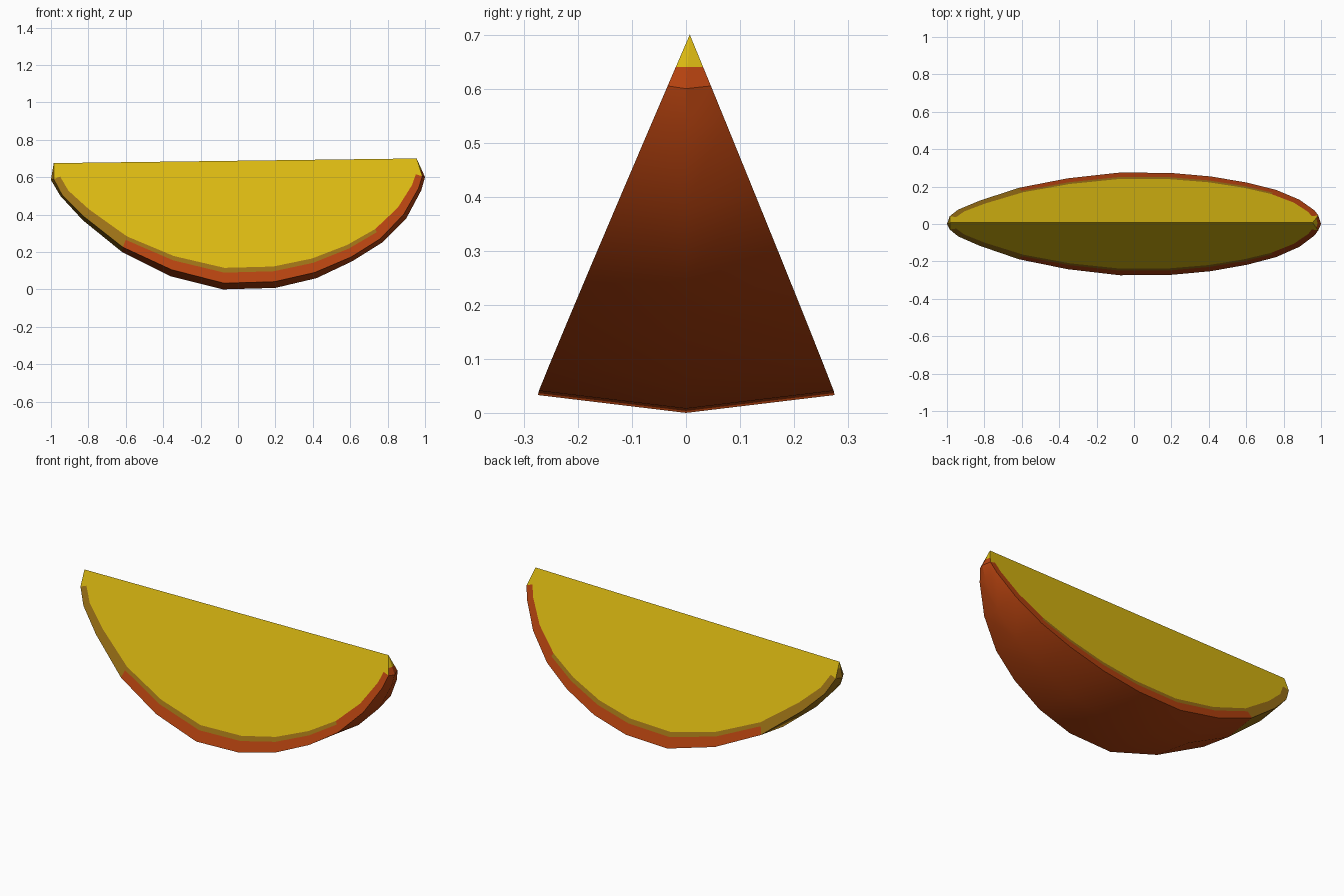
import bpy, bmesh, math
from mathutils import Vector

if "Cube" in bpy.data.objects:
    bpy.data.objects.remove(bpy.data.objects["Cube"])

# outer skin profiles (x, z): middle meridian and the rim of the cut faces
MID = [(-1, .585), (-.95, .50), (-.83, .37), (-.62, .20), (-.36, .07), (-.08, 0),
       (.20, .008), (.42, .06), (.61, .15), (.77, .25), (.90, .38), (.98, .53), (1, .60)]
RIM = [(-.985, .59), (-.94, .505), (-.825, .39), (-.615, .225), (-.355, .105), (-.075, .033),
       (.195, .041), (.41, .09), (.605, .173), (.76, .27), (.885, .40), (.965, .54), (.985, .605)]
RIDGE_Y = .007
YELLOW, GOLD, RED = 0, 1, 2


def material(name, rgb):
    m = bpy.data.materials.new(name)
    m.diffuse_color = (*rgb, 1)
    m.use_nodes = True
    m.node_tree.nodes["Principled BSDF"].inputs["Base Color"].default_value = m.diffuse_color
    return m


def ridge_z(x):
    return .675 + (x + .985) * .025 / 1.94


def cut_point(x, z, side):
    """Point lying on one of the two flat cut faces."""
    k = .43 if side < 0 else .41
    return Vector((x, RIDGE_Y + side * k * (ridge_z(x) - z), z))


bm = bmesh.new()


def face(verts, mat):
    f = bm.faces.new(verts)
    f.material_index = mat
    return f


def skin_colour(x):
    return GOLD if x < -.63 else RED


mid = [bm.verts.new((x, 0, z)) for x, z in MID]
tip_l = bm.verts.new((-.985, RIDGE_Y, .675))
tip_r = bm.verts.new((.955, RIDGE_Y, .70))
caps = []
n = len(MID)

for side in (-1, 1):
    # rim, then two inset lines for the painted rind bands
    rows = []
    for fx, fz in ((1, 1), (.977, .914), (.965, .875)):
        rows.append([bm.verts.new(cut_point(x * fx, .69 - (.69 - z) * fz, side)) for x, z in RIM])
    rim, band, inner = rows
    for i in range(n - 1):
        x = (MID[i][0] + MID[i + 1][0]) / 2
        face((mid[i], mid[i + 1], rim[i + 1], rim[i]), skin_colour(x))
        face((rim[i], rim[i + 1], band[i + 1], band[i]), skin_colour(x))
        face((band[i], band[i + 1], inner[i + 1], inner[i]), RED if x > .78 else GOLD)
    # flesh
    face([tip_l] + inner + [tip_r], YELLOW)
    face((tip_l, rim[0], band[0], inner[0]), YELLOW)
    face((tip_r, inner[-1], band[-1], rim[-1]), YELLOW)
    # small end caps
    caps.append(face((tip_l, mid[0], rim[0]), GOLD))
    caps.append(face((tip_r, rim[-1], mid[-1]), RED))

# end caps turn yellow near the tip
geom = set(caps)
for f in caps:
    geom.update(f.edges)
    geom.update(f.verts)
bmesh.ops.bisect_plane(bm, geom=list(geom), plane_co=(0, 0, .64), plane_no=(0, 0, 1))
for f in bm.faces:
    if min(v.co.z for v in f.verts) > .635:
        f.material_index = YELLOW

bmesh.ops.recalc_face_normals(bm, faces=bm.faces[:])
mesh = bpy.data.meshes.new("fruit_slice")
bm.to_mesh(mesh)
bm.free()
for name, rgb in (("yellow flesh", (.70, .48, .006)),
                  ("golden rind", (.33, .165, .008)),
                  ("red orange skin", (.46, .055, .005))):
    mesh.materials.append(material(name, rgb))

obj = bpy.data.objects.new("fruit_slice", mesh)
bpy.context.collection.objects.link(obj)
bpy.context.view_layer.objects.active = obj
obj.select_set(True)
bpy.ops.object.shade_smooth_by_angle(angle=math.radians(30))
